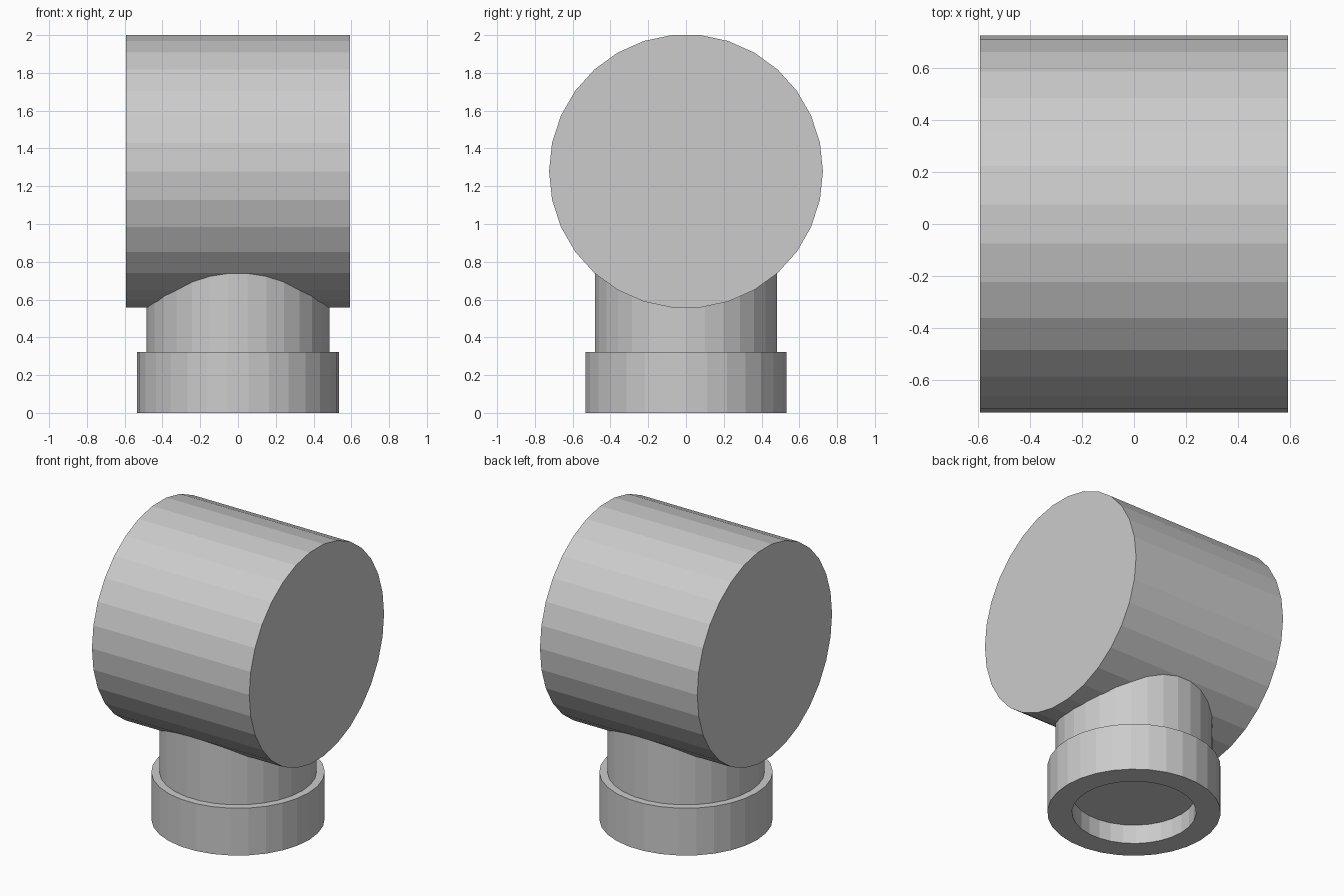
import bpy, bmesh, math

if "Cube" in bpy.data.objects:
    bpy.data.objects.remove(bpy.data.objects["Cube"])

SIDES = 30


def lathe(name, profile, along_x=False, z=0.0):
    """Turn (radius, height) points into a capped 30-sided solid."""
    bm = bmesh.new()
    rings = []
    for r, h in profile:
        ring = []
        for i in range(SIDES):
            a = 2 * math.pi * i / SIDES
            c, s = r * math.cos(a), r * math.sin(a)
            ring.append(bm.verts.new((h, c, s + z) if along_x else (c, s, h + z)))
        rings.append(ring)
    for lo, hi in zip(rings, rings[1:]):
        for i in range(SIDES):
            j = (i + 1) % SIDES
            bm.faces.new((lo[i], lo[j], hi[j], hi[i]))
    bm.faces.new(rings[0][::-1])
    bm.faces.new(rings[-1])
    bmesh.ops.recalc_face_normals(bm, faces=bm.faces)
    mesh = bpy.data.meshes.new(name)
    bm.to_mesh(mesh)
    bm.free()
    ob = bpy.data.objects.new(name, mesh)
    bpy.context.collection.objects.link(ob)
    return ob


# Horizontal drum head
drum = lathe("drum_head", [(0.725, -0.592), (0.725, 0.592)], along_x=True, z=1.279)

# Neck with wider collar and shallow round socket underneath
neck = lathe("neck_and_collar", [
    (0.383, 0.13), (0.383, 0.0), (0.535, 0.0),
    (0.535, 0.322), (0.485, 0.322), (0.485, 1.0)])

# Fuse the neck into the drum
union = drum.modifiers.new("join_neck", 'BOOLEAN')
union.operation = 'UNION'
union.solver = 'EXACT'
union.object = neck
bpy.context.view_layer.objects.active = drum
bpy.ops.object.modifier_apply(modifier=union.name)
bpy.data.objects.remove(neck)
drum.name = "drum_on_collared_neck"
